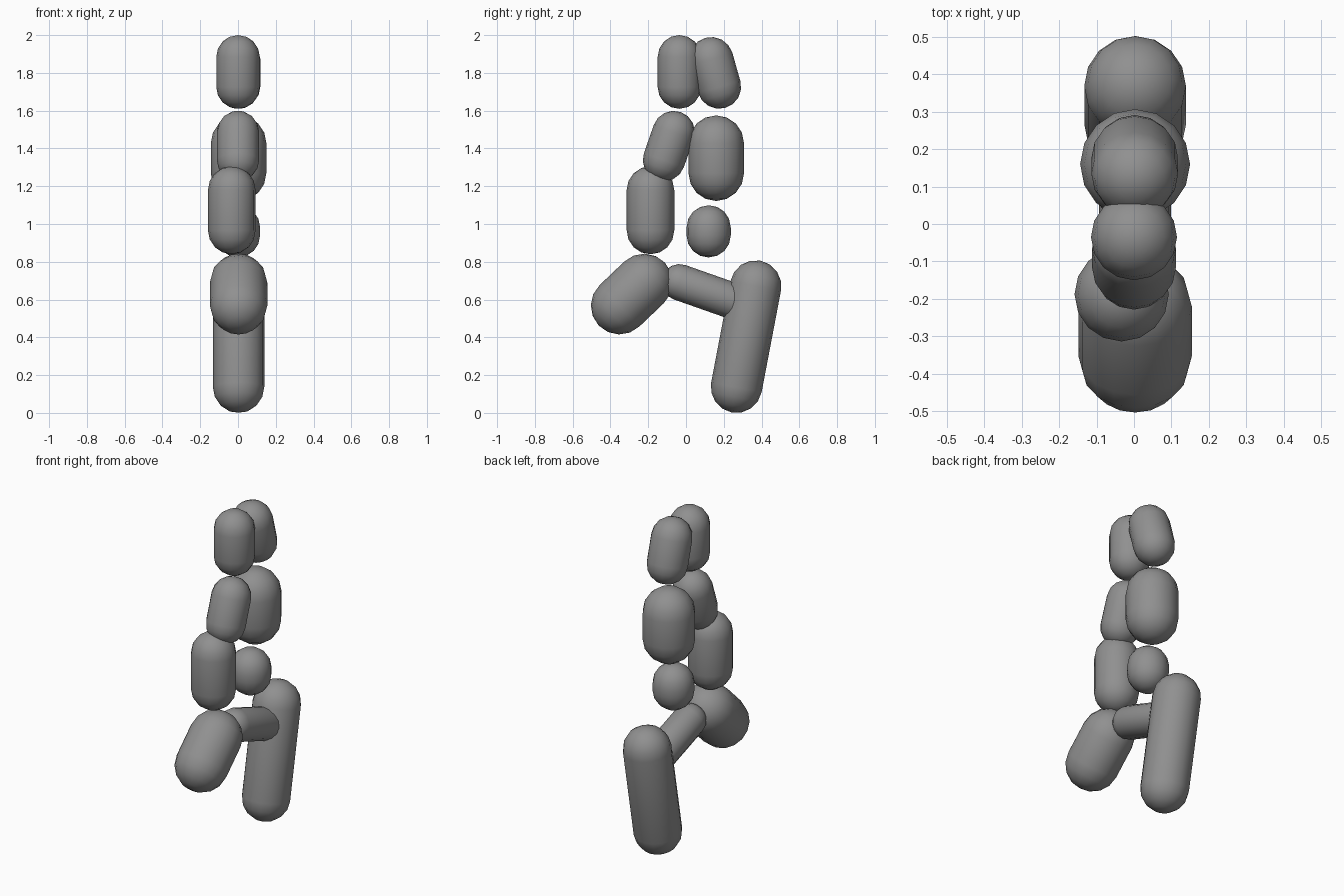
import bpy
import bmesh
import math
from mathutils import Vector, Matrix

if "Cube" in bpy.data.objects:
    bpy.data.objects.remove(bpy.data.objects["Cube"])

SIDES, CAP = 16, 4

grey = bpy.data.materials.new("mid grey")
grey.diffuse_color = (0.28, 0.28, 0.28, 1)
grey.use_nodes = True
grey.node_tree.nodes["Principled BSDF"].inputs["Base Color"].default_value = grey.diffuse_color


def capsule(name, x, r, low, high):
    """Round-ended cylinder between two (y, z) centres."""
    a, b = Vector((x, *low)), Vector((x, *high))
    length = (b - a).length
    bm = bmesh.new()
    # Half outline: lower cap, straight side, upper cap
    outline = []
    for base, start in ((0, -math.pi / 2), (length, 0)):
        for i in range(CAP + 1):
            t = start + i * math.pi / 2 / CAP
            outline.append(bm.verts.new((r * math.cos(t), 0, base + r * math.sin(t))))
    edges = [bm.edges.new(p) for p in zip(outline, outline[1:])]
    bmesh.ops.spin(bm, geom=outline + edges, cent=(0, 0, 0), axis=(0, 0, 1),
                   angle=2 * math.pi, steps=SIDES)
    bmesh.ops.remove_doubles(bm, verts=bm.verts, dist=1e-4)
    bmesh.ops.recalc_face_normals(bm, faces=bm.faces)
    # Lean about the x axis only
    d = b - a
    lean = Matrix.Rotation(math.atan2(-d.y, d.z), 4, 'X')
    bmesh.ops.transform(bm, matrix=Matrix.Translation(a) @ lean, verts=bm.verts)
    for f in bm.faces:
        f.smooth = True
    mesh = bpy.data.meshes.new(name)
    bm.to_mesh(mesh)
    bm.free()
    mesh.materials.append(grey)
    bpy.context.collection.objects.link(bpy.data.objects.new(name, mesh))


# Top pair
capsule("top_front", 0, 0.115, (-0.035, 1.725), (-0.035, 1.885))
capsule("top_back", 0.002, 0.116, (0.176, 1.726), (0.134, 1.874))
# Upper column
capsule("upper_front", 0, 0.112, (-0.117, 1.338), (-0.065, 1.487))
capsule("upper_back", 0.003, 0.147, (0.16, 1.269), (0.16, 1.428))
# Middle column
capsule("middle_front", -0.033, 0.126, (-0.188, 0.966), (-0.188, 1.18))
capsule("middle_back", 0, 0.117, (0.12, 0.94), (0.12, 0.982))
# Base: front foot, bridge and long rear leg
capsule("front_foot", 0.003, 0.152, (-0.352, 0.567), (-0.222, 0.691))
capsule("bridge", 0.003, 0.096, (0.255, 0.59), (-0.035, 0.692))
capsule("rear_leg", 0.003, 0.136, (0.267, 0.136), (0.369, 0.672))
